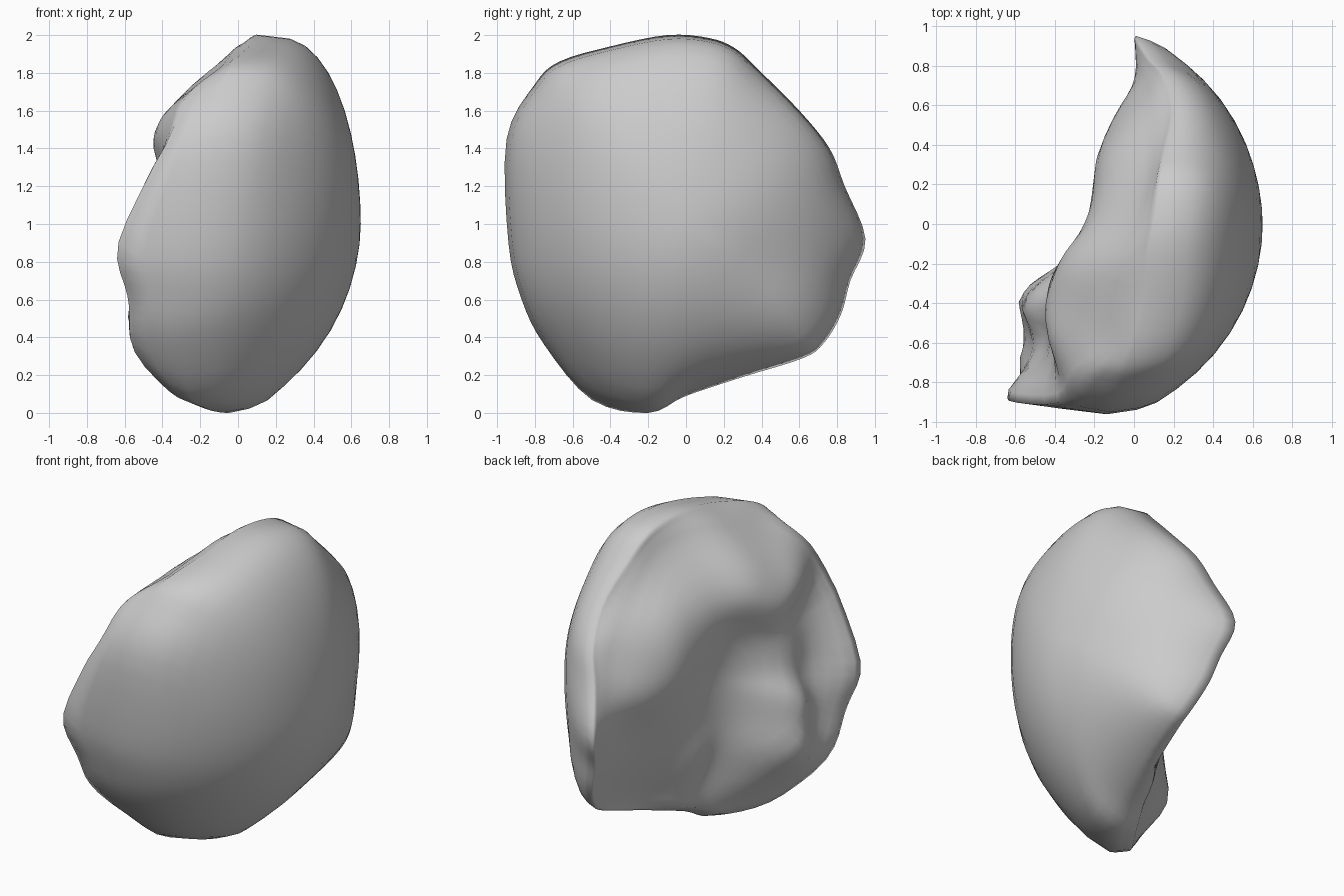
import bpy, bmesh
from math import exp
from mathutils import Vector

if "Cube" in bpy.data.objects:
    bpy.data.objects.remove(bpy.data.objects["Cube"], do_unlink=True)

# Widest outline of the boulder: y, z, x, roundness of the dome at that place
OUTLINE = [Vector(p) for p in (
    (-.1, 2, .07, .33), (.12, 1.985, .1, .33), (.26, 1.93, .12, .35), (.38, 1.82, .15, .4),
    (.6, 1.6, .19, .45), (.76, 1.4, .14, .5), (.84, 1.2, .07, .55), (.95, .92, 0, .65),
    (.87, .7, .05, .65), (.82, .52, .1, .63), (.73, .37, .15, .6), (.62, .29, .16, .58),
    (.3, .19, .08, .56), (0, .09, 0, .56), (-.2, 0, -.05, .56), (-.5, .07, -.25, .54),
    (-.75, .36, -.3, .52), (-.87, .6, -.25, .52), (-.94, .9, -.2, .52),
    (-.95, 1.45, -.12, .5), (-.8, 1.74, -.08, .44), (-.67, 1.86, -.04, .38),
    (-.4, 1.94, .04, .34))]

# Heights on the broken face: y, z, x
BROKEN = [
    # front and lower rim
    (-.89, .86, -.67), (-.87, .6, -.61), (-.88, 1.2, -.51), (-.82, 1.5, -.35),
    (-.7, 1.7, -.27), (-.7, .36, -.58), (-.5, .17, -.4), (-.2, .1, -.2),
    # upper ridge
    (-.35, 1.52, -.41), (-.6, 1.57, -.4), (-.22, 1.7, -.28), (-.1, 1.87, -.06),
    (-.4, 1.82, -.15), (.1, 1.6, -.16), (.2, 1.35, -.2), (.4, 1.4, -.13),
    (.5, 1.15, -.12), (.55, 1.4, 0),
    # hollow
    (0, 1.2, -.22), (.3, .9, -.14), (.7, .85, .02), (.55, .55, .06), (.2, .5, -.08),
    (0, .8, -.2), (-.15, 1.05, -.26), (-.15, .7, -.28), (-.15, .4, -.25),
    # lower bulge and the groove beside it
    (-.33, .45, -.56), (-.35, .75, -.54), (-.38, 1.1, -.42), (-.65, 1.25, -.4),
    (-.6, .6, -.52), (-.65, .9, -.46), (-.55, .35, -.54), (-.3, .25, -.38)]
BROKEN += [tuple(p[:3]) for p in OUTLINE if p[0] > 0 or p[1] > 1.85]


def closed_spline(points, steps):
    """Sample a smooth closed curve through the points."""
    n, out = len(points), []
    for i in range(n):
        a, b, c, d = (points[(i + k) % n] for k in (-1, 0, 1, 2))
        for s in range(steps):
            t = s / steps
            out.append(b + (c - a) * t / 2 + (a - b * 2.5 + c * 2 - d / 2) * t * t
                       + ((b - c) * 1.5 + (d - a) / 2) * t ** 3)
    return out


def soften(loop, times):
    """Average each point of a closed loop with its neighbours."""
    for _ in range(times):
        loop = [loop[i - 1] / 4 + p / 2 + loop[(i + 1) % len(loop)] / 4
                for i, p in enumerate(loop)]
    return loop


passes = []


def broken_face(y, z):
    """Add up the fitting passes, from broad shape to fine correction."""
    x = 0
    for radius, values in passes:
        total, weight = 0, .05
        for (py, pz, _), value in zip(BROKEN, values):
            w = exp(-((y - py) ** 2 + (z - pz) ** 2) / radius ** 2)
            total += w * value
            weight += w
        x += total / weight
    return x


for radius in (.4, .25, .18, .15):
    passes.append((radius, [x - broken_face(y, z) for y, z, x in BROKEN]))

seam = closed_spline(OUTLINE, 4)
count = len(seam)
bm = bmesh.new()


def ring(loop, t, height):
    verts = []
    for p in loop:
        y, z = p[0] * t, 1 + (p[1] - 1) * t
        verts.append(bm.verts.new((height(p, y, z, t), y, z)))
    return verts


def dome(p, y, z, t):
    dent = .03 * exp(-((y - .42) ** 2 + (z - .72) ** 2) / .06)
    return p[2] + (.65 - p[2]) * (1 - t * t) ** p[3] - dent * (1 - t ** 4)


def inside(p, y, z, t):
    blend = max(0, (t - .95) / .05)
    return broken_face(y, z) * (1 - blend) + p[2] * blend


# Rings from the middle of the dome, over the seam, to the middle of the broken face;
# the outline gets rounder towards the middle of the dome
rings, loop = [], seam
for t in (1, .98, .945, .89, .82, .73, .62, .5, .38, .25, .12):
    rings.insert(0, ring(loop, t, dome))
    loop = soften(loop, 8 if t < .95 else 1)
rings += [ring(seam, t, inside) for t in (.985, .97, .95, .9, .84, .77, .7, .62, .54, .46,
                                          .38, .3, .22, .14, .07)]
for a, b in zip(rings, rings[1:]):
    for i in range(count):
        j = (i + 1) % count
        bm.faces.new((a[i], a[j], b[j], b[i]))
for loop, x in ((rings[0], .65), (rings[-1], broken_face(0, 1))):
    tip = bm.verts.new((x, 0, 1))
    for i in range(count):
        bm.faces.new((loop[i], loop[(i + 1) % count], tip))

# Soften the seam a little
soft = [v for r in rings[10:14] for v in r]
bmesh.ops.smooth_vert(bm, verts=soft, factor=.4, use_axis_x=True)
bmesh.ops.recalc_face_normals(bm, faces=bm.faces)

mesh = bpy.data.meshes.new("boulder")
bm.to_mesh(mesh)
bm.free()
mesh.shade_smooth()
boulder = bpy.data.objects.new("boulder", mesh)
bpy.context.collection.objects.link(boulder)

# Plain stone colour
stone = bpy.data.materials.new("grey stone")
stone.use_nodes = True
colour = (.6, .6, .6, 1)
stone.diffuse_color = colour
stone.node_tree.nodes["Principled BSDF"].inputs["Base Color"].default_value = colour
mesh.materials.append(stone)
